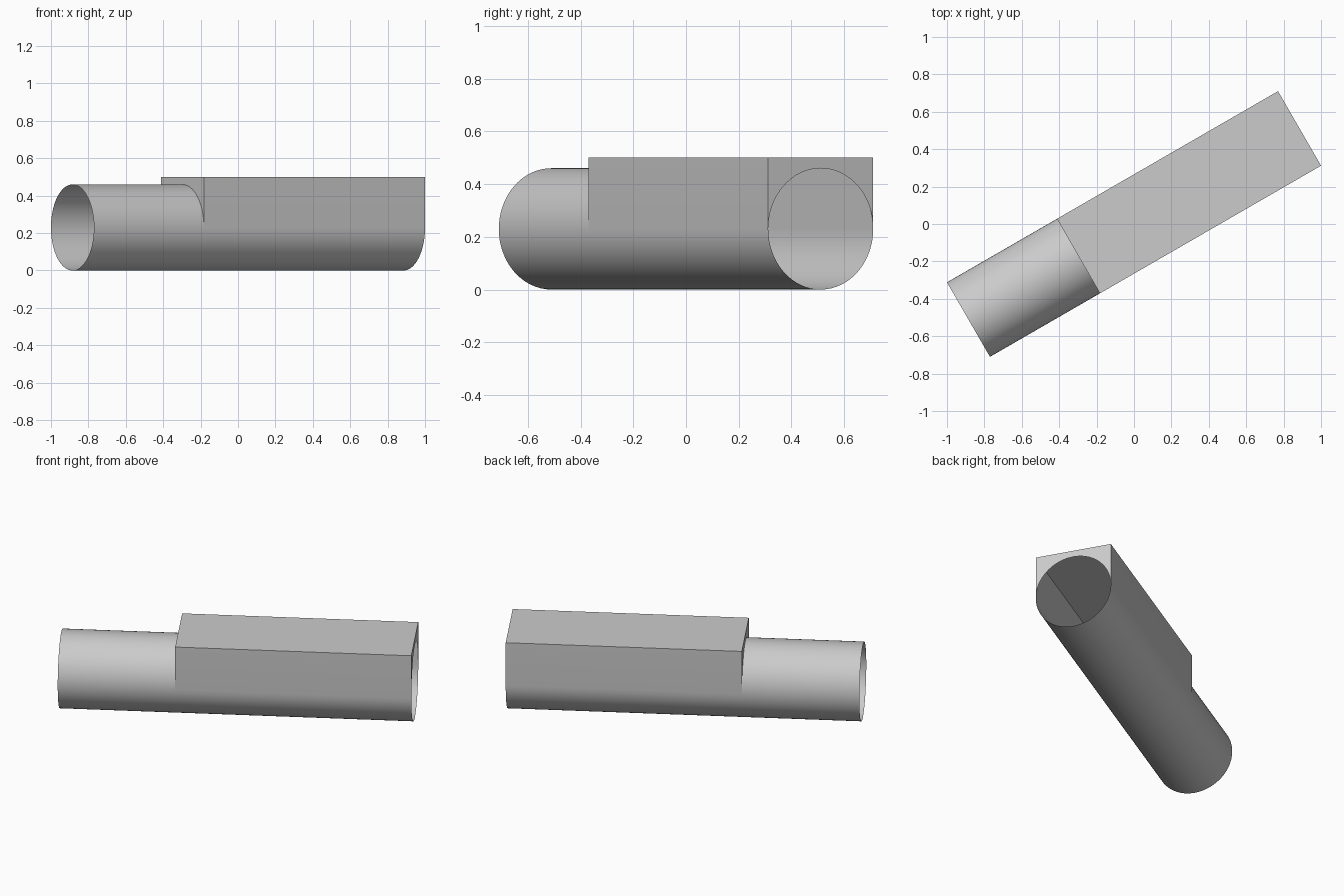
import bpy
import bmesh
from math import sin, cos, pi, radians
from mathutils import Matrix

cube = bpy.data.objects.get("Cube")
if cube:
    bpy.data.objects.remove(cube, do_unlink=True)

RADIUS = 0.23
TOP = 0.5
HALF_LENGTH = 1.022
STEP = -0.343      # where the square-topped housing begins along the axis
SEGMENTS = 64
TURN = Matrix.Rotation(radians(30), 4, "Z")

grey = bpy.data.materials.new("light_grey")
grey.use_nodes = True
grey.diffuse_color = (0.6, 0.6, 0.6, 1)
grey.node_tree.nodes["Principled BSDF"].inputs["Base Color"].default_value = (0.6, 0.6, 0.6, 1)


def arc(start, end, count):
    """Points on the bore circle as (y, z), both ends included."""
    angles = [start + (end - start) * i / count for i in range(count + 1)]
    return [(RADIUS * cos(a), RADIUS + RADIUS * sin(a)) for a in angles]


def sweep(bm, section, x0, x1):
    """Open-ended shell from a closed counter-clockwise section."""
    rings = [[bm.verts.new((x, y, z)) for y, z in section] for x in (x0, x1)]
    n = len(section)
    for i in range(n):
        j = (i + 1) % n
        bm.faces.new((rings[0][i], rings[0][j], rings[1][j], rings[1][i]))


def finish(name, bm):
    bmesh.ops.remove_doubles(bm, verts=bm.verts, dist=0.0001)
    bm.transform(TURN)
    mesh = bpy.data.meshes.new(name)
    bm.to_mesh(mesh)
    bm.free()
    mesh.materials.append(grey)
    obj = bpy.data.objects.new(name, mesh)
    bpy.context.collection.objects.link(obj)
    bpy.ops.object.select_all(action="DESELECT")
    obj.select_set(True)
    bpy.context.view_layer.objects.active = obj
    bpy.ops.object.shade_smooth_by_angle(angle=radians(30))


# Round open pipe
bm = bmesh.new()
sweep(bm, arc(0, 2 * pi, SEGMENTS)[:-1], -HALF_LENGTH, STEP)
finish("round_pipe", bm)

# Housing shell: round below, square above
bm = bmesh.new()
corners = [(RADIUS, TOP), (-RADIUS, TOP)]
sweep(bm, arc(pi, 2 * pi, SEGMENTS // 2) + corners, STEP, HALF_LENGTH)

# End plates filling the square corners around the round opening
plate = corners + arc(pi, 0, SEGMENTS // 2)
for x, outline in ((HALF_LENGTH, plate), (STEP, plate[::-1])):
    bm.faces.new([bm.verts.new((x, y, z)) for y, z in outline])
finish("square_top_housing", bm)
